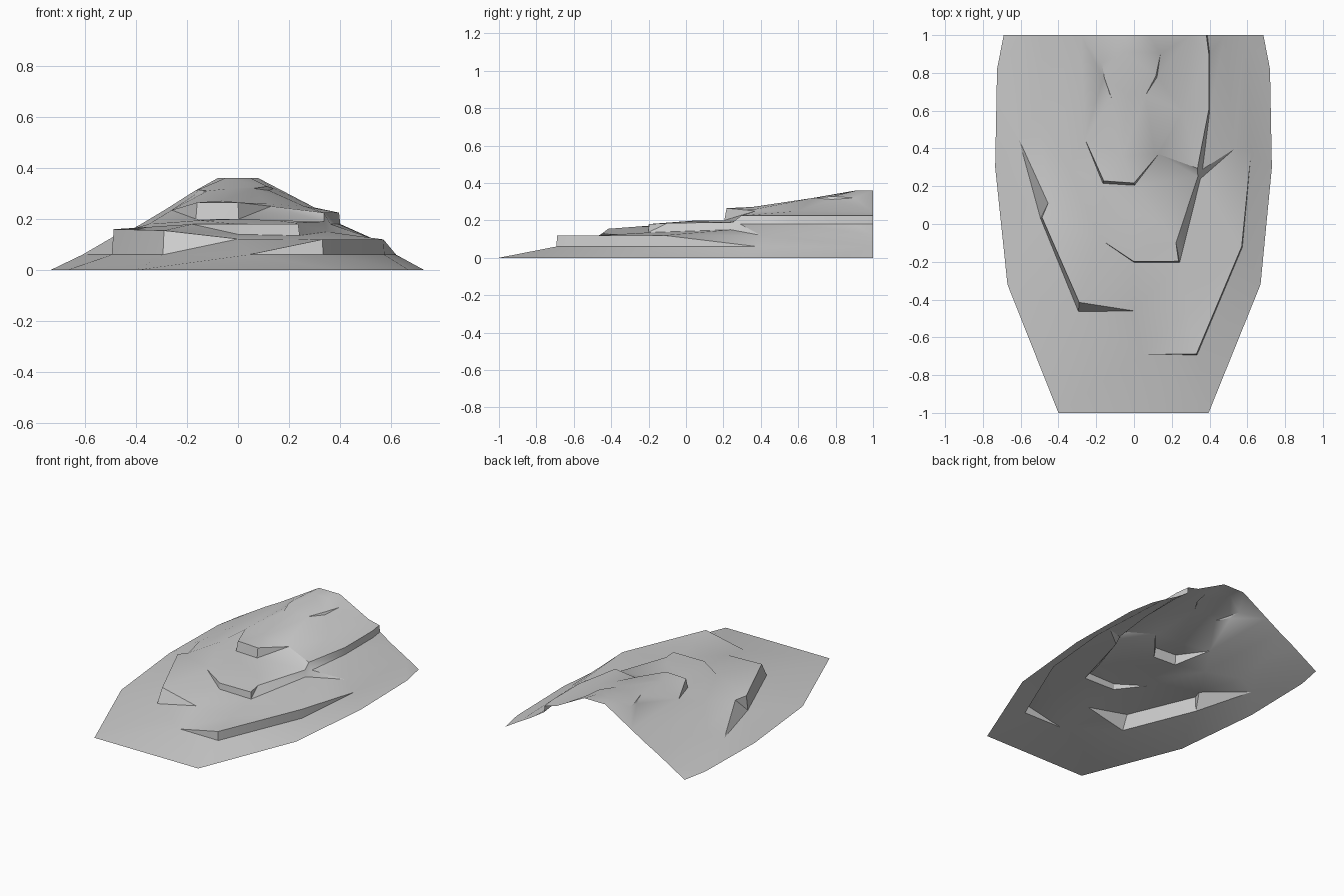
import bpy
from mathutils import Vector
from mathutils.geometry import delaunay_2d_cdt

points, edges = [], []


def index(p):
    # Reuse a point shared by two lines
    if p not in points:
        points.append(p)
    return points.index(p)


def line(*pts):
    ids = [index(p) for p in pts]
    edges.extend(zip(ids, ids[1:]))


def contour(z, *xy):
    line(*[(x, y, z) for x, y in xy])


# Foot of the hill, open along the back
contour(0, (-.69, 1), (-.725, .82), (-.735, .3), (-.67, -.32), (-.4, -1),
        (.395, -1), (.67, -.32), (.73, .3), (.72, .82), (.685, 1))

# Lower right ledge: foot and rim
contour(.06, (-.59, 1), (-.61, .45), (-.495, .03), (-.294, -.464), (.04, -.69),
        (.334, -.693), (.574, -.122), (.62, .38), (.585, 1))
line((.04, -.69, .06), (.33, -.689, .12), (.57, -.12, .12), (.62, .38, .06))
contour(.12, (.57, -.12), (.535, .4), (.48, 1))

# Left ledge rim, running into the front shelf
line((-.50, .48, .105), (-.455, .11, .15), (-.487, .035, .16),
     (-.29, -.415, .155), (0, -.46, .122), (.28, -.46, .12))
contour(.12, (-.49, 1), (-.485, .65))

# Middle front ledge
line((-.18, -.08, .18), (0, -.203, .14), (.242, -.203, .135), (.352, .24, .15))
line((-.18, -.08, .18), (0, -.199, .18), (.236, -.197, .18), (.222, -.1, .185),
     (.338, .25, .19))
line((-.18, -.08, .18), (-.35, .3, .18), (-.38, 1, .18))
line((-.15, 0, .195), (0, .06, .20), (.15, 0, .195))

# Upper right ledge
contour(.18, (.363, .29), (.401, .6), (.401, .9), (.388, 1))
contour(.225, (.336, .295), (.396, .605), (.396, .9), (.383, 1))

# Upper front ledge
line((-.26, .45, .235), (-.165, .215, .20), (.003, .205, .20), (.13, .37, .25))
line((-.26, .45, .235), (-.16, .228, .265), (0, .217, .265), (.13, .37, .25))
line((-.26, .45, .235), (-.28, 1, .24))
line((.13, .37, .25), (.26, .6, .25), (.30, 1, .245))
line((-.06, .36, .272), (.11, .37, .26))

# Small ledges below the peak
line((-.17, .85, .31), (-.163, .77, .30), (-.12, .67, .31))
line((-.17, .85, .31), (-.157, .775, .315), (-.12, .67, .31))
line((.14, .9, .32), (.122, .778, .312), (.06, .68, .32))
line((.14, .9, .32), (.115, .782, .328), (.06, .68, .32))
line((-.12, .67, .31), (-.03, .68, .32), (.06, .68, .32))

# Peak
contour(.36, (-.08, 1), (-.05, .91), (.05, .91), (.08, 1))

# Join all lines into one surface
verts, _, faces, origin, _, _ = delaunay_2d_cdt(
    [Vector(p[:2]) for p in points], edges, [], 0, 1e-6)
coords = [(v.x, v.y, points[o[0]][2] if o else .15)
          for v, o in zip(verts, origin)]
mesh = bpy.data.meshes.new("rocky_hillside")
mesh.from_pydata(coords, [], faces)
hill = bpy.data.objects.new("rocky_hillside", mesh)
bpy.context.collection.objects.link(hill)
bpy.context.view_layer.objects.active = hill
hill.select_set(True)
bpy.ops.object.shade_smooth_by_angle(angle=.52)
